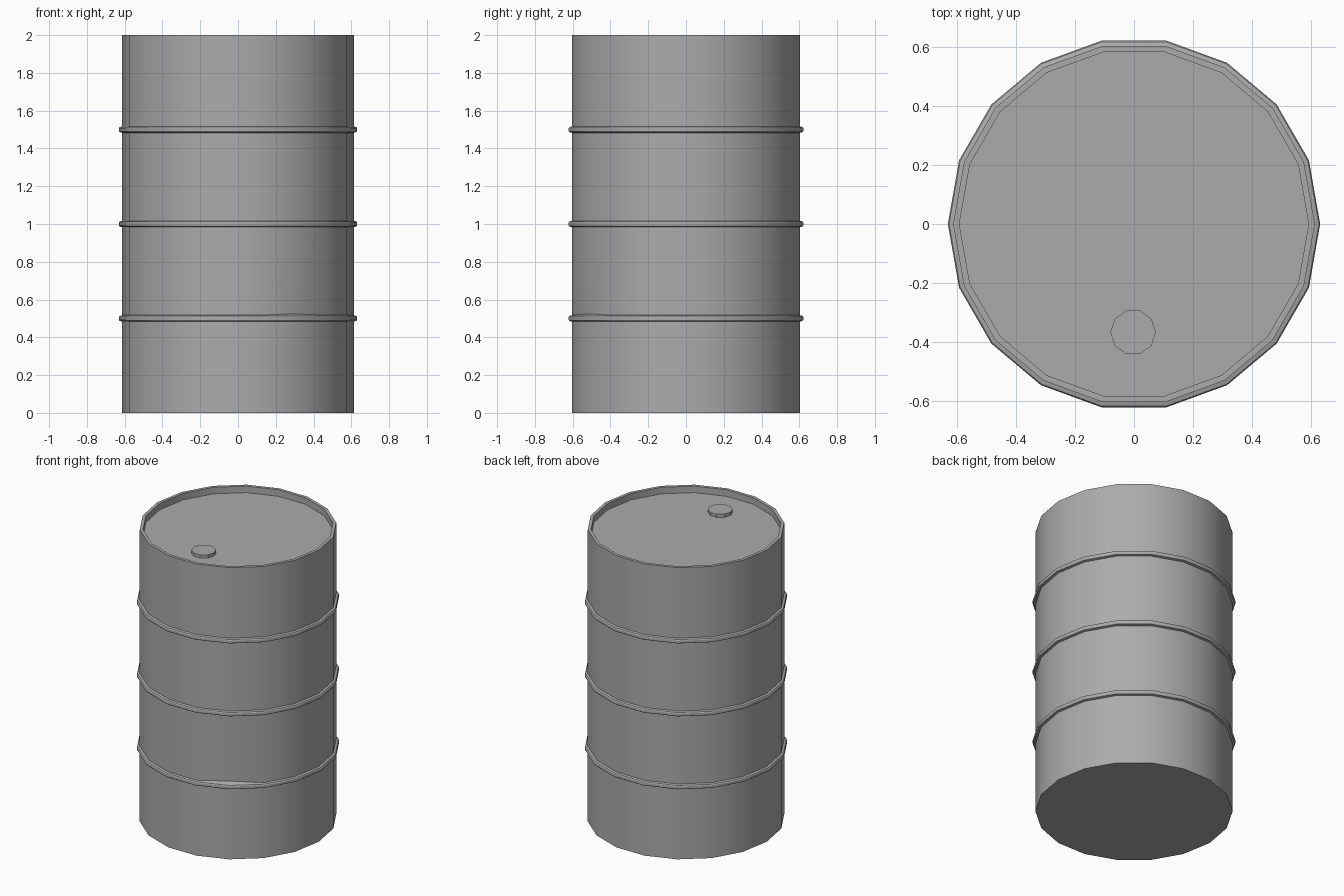
import bpy, bmesh
from math import cos, sin, tau, radians
from mathutils import Vector

if "Cube" in bpy.data.objects:
    bpy.data.objects.remove(bpy.data.objects["Cube"])

# Dark grey metal
metal = bpy.data.materials.new("dark_grey")
metal.diffuse_color = (0.41, 0.41, 0.41, 1)
metal.use_nodes = True
metal.node_tree.nodes["Principled BSDF"].inputs["Base Color"].default_value = metal.diffuse_color


def lathe(name, profile, sides, centre=(0, 0)):
    """Spin an (r, z) profile round z, capping both ends."""
    bm = bmesh.new()
    rings = []
    for r, z in profile:
        rings.append([bm.verts.new((centre[0] + r * cos(tau * i / sides),
                                    centre[1] + r * sin(tau * i / sides), z))
                      for i in range(sides)])
    for a, b in zip(rings, rings[1:]):
        for i in range(sides):
            j = (i + 1) % sides
            bm.faces.new((a[i], a[j], b[j], b[i]))
    bm.faces.new(rings[0][::-1])
    bm.faces.new(rings[-1])
    me = bpy.data.meshes.new(name)
    bm.to_mesh(me)
    bm.free()
    me.materials.append(metal)
    ob = bpy.data.objects.new(name, me)
    bpy.context.collection.objects.link(ob)
    bpy.context.view_layer.objects.active = ob
    bpy.ops.object.select_all(action='DESELECT')
    ob.select_set(True)
    bpy.ops.object.shade_smooth_by_angle(angle=radians(30))
    return ob


SIDES, R, R_HOOP, R_LID = 18, 0.613, 0.631, 0.592

# Barrel shell: wall with three raised hoops, flat rim and sunken lid
profile = [(R, 0)]
for z in (0.5, 1.0, 1.5):
    profile += [(R, z - 0.017), (R_HOOP - 0.004, z - 0.013), (R_HOOP, z - 0.007),
                (R_HOOP, z + 0.007), (R_HOOP - 0.004, z + 0.013), (R, z + 0.017)]
profile += [(R, 2.0), (R_LID, 2.0), (R_LID, 1.955)]
barrel = lathe("barrel", profile, SIDES)

# Shallow dent above the lowest hoop, front right
a = radians(300)
spot = Vector((R * cos(a), R * sin(a), 0.517))
dent = min(barrel.data.vertices, key=lambda v: (v.co - spot).length)
dent.co += Vector((-0.025 * cos(a), -0.025 * sin(a), 0.008))

# Filler cap on the lid
lathe("filler_cap", [(0.077, 1.95), (0.077, 1.977)], 10, (-0.003, -0.367))
